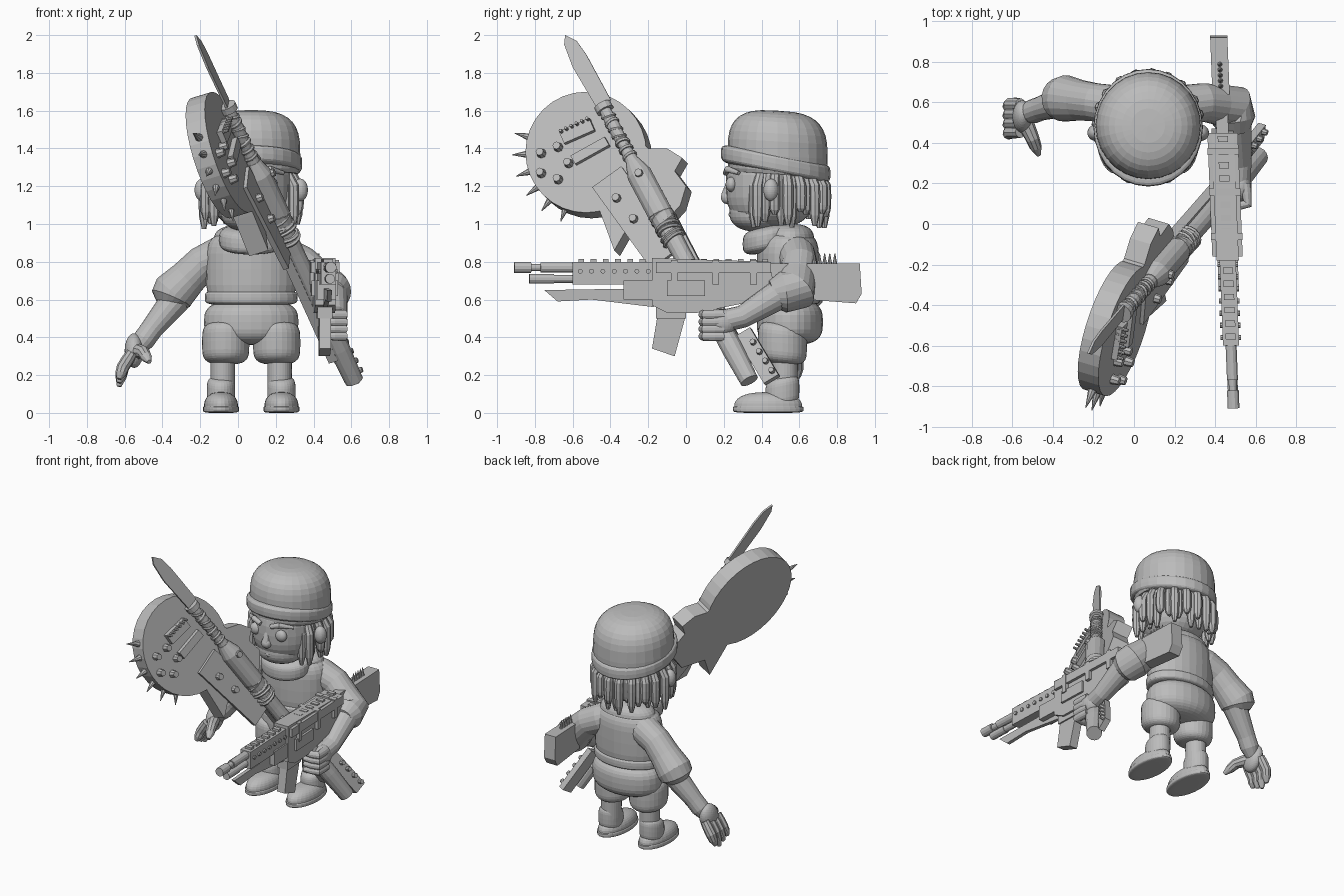
import bpy
import bmesh
import math
import random
from mathutils import Vector, Quaternion

if "Cube" in bpy.data.objects:
    bpy.data.objects.remove(bpy.data.objects["Cube"])
random.seed(4)

shade = 0.5
grey = bpy.data.materials.new("plain grey")
grey.use_nodes = True
grey.diffuse_color = (shade, shade, shade, 1)
shader = grey.node_tree.nodes["Principled BSDF"]
shader.inputs["Base Color"].default_value = grey.diffuse_color
parts = []


def finish(name, mesh_data):
    bmesh.ops.recalc_face_normals(mesh_data, faces=mesh_data.faces)
    mesh = bpy.data.meshes.new(name)
    mesh_data.to_mesh(mesh)
    mesh_data.free()
    mesh.materials.append(grey)
    part = bpy.data.objects.new(name, mesh)
    bpy.context.scene.collection.objects.link(part)
    parts.append(part)


def skin(name, rings):
    """Closed surface through equal rings of points."""
    shape = bmesh.new()
    rows = [[shape.verts.new(point) for point in ring] for ring in rings]
    for lower, upper in zip(rows, rows[1:]):
        for i in range(len(lower)):
            shape.faces.new((lower[i - 1], lower[i], upper[i], upper[i - 1]))
    shape.faces.new(rows[0])
    shape.faces.new(rows[-1])
    finish(name, shape)


def tube(name, path, radii, sides=12):
    """Round sections spread evenly along a path."""
    path = [Vector(point) for point in path]
    centres = []
    for i in range(len(radii)):
        t = i * (len(path) - 1) / (len(radii) - 1)
        k = min(int(t), len(path) - 2)
        centres.append(path[k].lerp(path[k + 1], t - k))
    rings, last, arm = [], None, None
    for i, centre in enumerate(centres):
        ahead = (centres[min(i + 1, len(centres) - 1)] - centres[max(i - 1, 0)]).normalized()
        arm = last.rotation_difference(ahead) @ arm if last else ahead.orthogonal().normalized()
        last = ahead
        rings.append([centre + Quaternion(ahead, math.tau * k / sides) @ arm * radii[i]
                      for k in range(sides)])
    skin(name, rings)


def blob(name, centre, size, power=1, slope=0, low=-1):
    """Ball, boxier for a small power, cut flat at low, leaning by slope."""
    shape = bmesh.new()
    bmesh.ops.create_uvsphere(shape, u_segments=28, v_segments=18, radius=1)
    for vert in shape.verts:
        flat = math.hypot(vert.co.x, vert.co.y)
        grow = flat ** (power - 1) if flat > 0.001 else 0
        x, y = vert.co.x * grow * size[0], vert.co.y * grow * size[1]
        z = max(low, math.copysign(abs(vert.co.z) ** power, vert.co.z)) * size[2]
        vert.co = Vector(centre) + Vector((x, y, z + slope * y))
    finish(name, shape)


def slab(name, outline, x_rule, push):
    """Side outline (y, z) set on x_rule and extruded along push."""
    front = [Vector((x_rule(y, z), y, z)) for y, z in outline]
    skin(name, [front, [point + Vector(push) for point in front]])


# Head, face and hat
mid = .07
blob("head", (mid, .45, 1.2), (.22, .24, .22), .75)
blob("jaw", (mid, .38, 1.06), (.16, .15, .1), .85)
blob("hat_brim", (mid, .475, 1.32), (.27, .29, .055), .4, slope=-.19)
blob("hat_dome", (mid, .485, 1.36), (.26, .265, .24), .65, slope=-.06, low=-.4)
blob("nose", (mid, .22, 1.14), (.035, .035, .035))
tube("nose_bridge", [(mid, .24, 1.25), (mid, .21, 1.15)], (.015, .025))
tube("mouth", [(0, .26, 1.05), (mid, .24, 1.05), (.14, .26, 1.05)], (.01, .015, .01))

# Dreadlocks hang under the brim around the sides and back
count = 28
for i in range(count):
    angle = math.radians(-35 + 250 * (i + random.uniform(-.3, .3)) / (count - 1))
    low = random.uniform(.97, 1.07)
    reach = .22 + .03 * (i % 2)

    def lock(out, height):
        return mid + out * math.cos(angle), .49 + out * math.sin(angle), height

    tube("dreadlock", [lock(.19, 1.31), lock(reach, 1.2), lock(reach, 1.1), lock(reach, low)],
         (.02, .026, .029, .03, .029, .026, .012), sides=8)

# Torso, collar and shorts
blob("shirt", (mid, .54, .76), (.24, .165, .2), .5)
blob("shoulders", (mid, .55, .9), (.2, .13, .1), .7)
blob("shirt_hem", (mid, .54, .61), (.245, .17, .04), .4)
blob("collar", (mid, .43, .92), (.17, .13, .07), .6, slope=.2)
blob("shorts_hip", (mid, .55, .48), (.25, .175, .12), .65)

# Paired face parts and legs
for side, way in (("right", -1), ("left", 1)):
    blob(side + "_eye", (mid + way * .1, .24, 1.21), (.04, .03, .04))
    tube(side + "_brow", [(mid + way * .04, .21, 1.27), (mid + way * .1, .22, 1.29),
                          (mid + way * .17, .28, 1.27)], (.015, .018, .01))
    blob(side + "_ear", (mid + way * .26, .45, 1.18), (.04, .04, .06))
    blob(side + "_shorts_leg", (mid + way * .135, .51, .37), (.125, .13, .11), .5, slope=-.1)
    foot = mid + way * .16
    blob(side + "_leg", (mid + way * .15, .52, .22), (.065, .07, .15), .3)
    blob(side + "_sole", (foot, .435, .02), (.095, .187, .02), .4)
    blob(side + "_shoe", (foot, .435, .03), (.09, .18, .08), .8, low=0)
    blob(side + "_shoe_heel", (foot, .51, .11), (.075, .09, .08), .5, slope=.2)


# Arms share one sleeve and forearm rule
def limb(side, sleeve, forearm):
    tube(side + "_sleeve", sleeve, (.08, .1, .095, .1, .115, .11, .07), sides=20)
    tube(side + "_forearm", forearm, (.08, .07, .06, .06, .04), sides=16)


limb("right", [(0, .57, .88), (-.19, .6, .79), (-.34, .62, .64), (-.37, .61, .57)],
     [(-.33, .61, .6), (-.46, .57, .44), (-.54, .54, .33)])
limb("left", [(.14, .57, .88), (.34, .6, .79), (.48, .58, .65), (.5, .45, .63)],
     [(.5, .5, .63), (.52, .3, .51), (.51, .13, .47)])
palm = Vector((-.55, .53, .33))
blob("right_palm", palm, (.05, .08, .09), slope=.2)
for i in range(4):
    y = .59 - .045 * i
    tube("right_finger", [(-.56, y, .32), (-.61, y, .24), (-.63, y - .02, .14 + .02 * abs(i - 1))],
         (.03, .034, .034, .03, .012), sides=10)
tube("right_thumb", [palm, (-.5, .42, .32), (-.47, .34, .27)], (.04, .04, .034, .03, .012), sides=10)
blob("left_palm", (.53, .19, .48), (.05, .08, .07))
for i in range(4):
    z = .52 - .038 * i
    tube("left_finger", [(.55, .2, z), (.56, .1, z), (.46, .08, z)], (.027, .027, .026, .024, .015))


# Rifle parts follow a slightly turned centre line
def gun_x(y):
    return .455 - .04 * y


def gun(name, outline, width):
    slab(name, outline, lambda y, z: gun_x(y) - width / 2, (width, 0, 0))


def block(name, front, back, bottom, top, width):
    gun(name, [(front, bottom), (back, bottom), (back, top), (front, top)], width)


def pipe(name, front, back, height, radius):
    tube(name, [(gun_x(y), y, height) for y in (front, back)], (radius, radius))


pipe("barrel", -.9, -.3, .77, .02)
pipe("muzzle", -.91, -.82, .77, .03)
pipe("barrel_sleeve", -.77, -.5, .77, .028)
pipe("lower_tube", -.83, -.2, .71, .022)
pipe("lower_tube_cap", -.83, -.7, .71, .026)
block("handguard", -.6, -.17, .68, .8, .08)
block("under_guard", -.33, -.15, .6, .7, .1)
gun("blade_under_barrel", [(-.75, .65), (-.68, .59), (-.5, .6), (-.17, .56), (-.17, .66)], .025)
gun("receiver", [(-.18, .57), (-.1, .53), (.06, .53), (.4, .6), (.47, .66), (.44, .8), (-.18, .82)], .11)
block("top_cover", -.16, .45, .74, .8, .15)
block("side_box", -.1, .1, .62, .7, .14)
block("magazine_well", -.16, 0, .5, .57, .08)
gun("magazine", [(-.15, .52), (0, .52), (-.06, .3), (-.18, .34)], .06)
block("pistol_grip", .12, .2, .4, .6, .05)
block("stock", .45, .7, .64, .79, .06)
gun("stock_end", [(.64, .6), (.9, .58), (.93, .63), (.92, .79), (.64, .79)], .085)
for band in (-.08, .14, .34):
    block("receiver_band", band, band + .035, .68, .81, .155)
for i in range(5):
    y = .68 + i * .027
    tube("stock_spike", [(gun_x(y), y, .78), (gun_x(y), y, .845)], (.014, .002), sides=8)
for i in range(16):
    y = -.57 + i * .065
    block("rail_tooth", y, y + .03, .79, .815, .05)
for i in range(7):
    y = -.56 + i * .06
    tube("guard_stud", [(gun_x(y) - .05, y, .75), (gun_x(y) + .05, y, .75)], (.013, .013), sides=8)

# Axe-guitar: one long axis, with flat parts facing along normal
base = Vector((.61, .33, .18))
blade_tip = Vector((-.23, -.64, 2))
axis = (blade_tip - base).normalized()
normal = Vector((.9, -.27, .27)).normalized()


def along(height):
    return base.lerp(blade_tip, (height - base.z) / (blade_tip.z - base.z))


def on_face(y, z, lift):
    start = base + normal * lift
    return start.x - (normal.y * (y - start.y) + normal.z * (z - start.z)) / normal.x


def face(name, outline, lift, thick):
    slab(name, outline, lambda y, z: on_face(y, z, lift), -normal * thick)


def strip(name, start, end, half, lift, thick):
    a, b = Vector(start), Vector(end)
    edge = (b - a).orthogonal().normalized() * half
    face(name, [a + edge, b + edge, b - edge, a - edge], lift, thick)


def rod(name, bottom, top, radii):
    tube(name, [along(bottom), along(top)], radii, sides=14)


def stud(name, y, z, radius, height, lift=-.03):
    foot = Vector((on_face(y, z, lift), y, z))
    tube(name, [foot, foot + normal * height], (radius, radius * .8), sides=8)


def lobe(angle, radius=.32):
    return -.53 + radius * math.cos(angle), 1.38 + radius * math.sin(angle)


face("guitar_lower_body", [lobe(math.tau * i / 32) for i in range(32)], -.03, .11)
face("guitar_upper_body", [(-.3, 1.5), (-.2, 1.4), (-.1, 1.4), (-.02, 1.35), (-.06, 1.28), (0, 1.2),
                           (-.03, 1.1), (-.12, 1), (-.3, 1), (-.38, .86), (-.45, 1.05),
                           (-.5, 1.2)], -.03, .11)
strip("pickguard", (-.11, .82), (-.42, 1.25), .095, -.01, .03)
strip("neck", (.27, .3), (-.12, 1.05), .055, -.02, .05)
strip("headstock", (.3, .43), (.45, .18), .045, 0, .04)
strip("bridge", (-.6, 1.34), (-.42, 1.44), .025, 0, .04)
strip("pickup", (-.66, 1.46), (-.5, 1.53), .035, 0, .04)
for i in range(4):
    stud("tuning_peg", .36 + i * .033, .37 - i * .05, .018, .035, lift=-.01)
for i in range(5):
    turn = math.tau * i / 5
    stud("knob", -.7 + .08 * math.cos(turn), 1.32 + .09 * math.sin(turn), .026, .04)
for i in range(6):
    stud("string_post", -.65 + i * .028, 1.48 + i * .013, .01, .06)
for i in range(6):
    turn = math.radians(165 + i * 17)
    ends = [lobe(turn, reach) for reach in (.3, .39)]
    tube("edge_spike", [(on_face(y, z, -.08), y, z) for y, z in ends], (.022, .002), sides=8)

rod("shaft", .17, 1.02, (.05, .058, .055, .052, .05, .055))
rod("barrel_head", .98, 1.33, (.06, .068, .068, .068, .068, .04))
rod("knife_grip", 1.3, 1.62, (.04, .03, .036, .03))
rod("knife_guard", 1.6, 1.63, (.048, .048))
face("knife_blade", [(-.4, 1.66), (-.47, 1.61), (-.6, 1.83), (-.645, 1.95), (-.64, 2), (-.58, 1.97),
                     (-.53, 1.9)], .006, .012)


# Cord wrapped around the shaft and the knife grip
def wrap(start, step, radius):
    for i in range(7):
        centre = along(start + i * step)
        lean = axis + Vector((random.uniform(-.3, .3), random.uniform(-.3, .3), 0))
        tube("cord_wrap", [centre - lean * .01, centre + lean * .01],
             (radius * .9, radius, radius * .9), sides=14)


wrap(.92, .022, .07)
wrap(1.36, .035, .042)
stud("head_bolt", -.24, 1.26, .026, .05, lift=.03)
stud("plate_bolt", -.27, 1.02, .026, .05)
stud("plate_bolt", -.36, 1.13, .026, .05)

# Smooth shading with sharp edges kept
for thing in bpy.context.view_layer.objects:
    thing.select_set(thing in parts)
bpy.context.view_layer.objects.active = parts[0]
bpy.ops.object.shade_smooth_by_angle(angle=math.radians(40))
